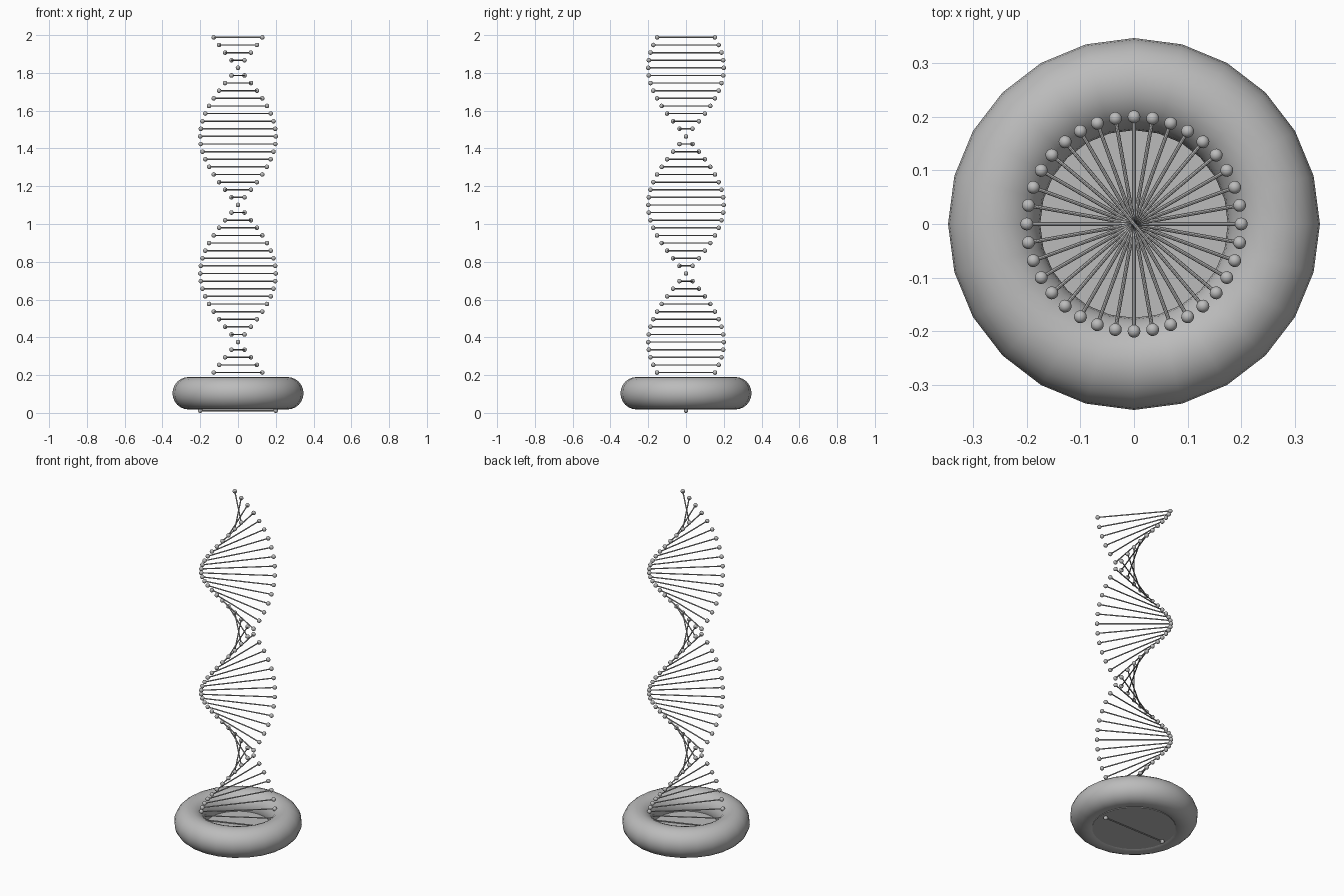
import bpy
import bmesh
import math
from mathutils import Matrix, Vector

cube = bpy.data.objects.get("Cube")
if cube:
    bpy.data.objects.remove(cube, do_unlink=True)

# Single neutral colour
grey = bpy.data.materials.new("neutral_grey")
grey.use_nodes = True
colour = (0.5, 0.5, 0.5, 1)
grey.diffuse_color = colour
grey.node_tree.nodes["Principled BSDF"].inputs["Base Color"].default_value = colour

RUNGS = 50
TURN = math.radians(10)
RADIUS = 0.2
BEAD = 0.012
STEP = (2 - 2 * BEAD) / (RUNGS - 1)


def finish(obj, name):
    """Name, colour and smooth an object."""
    obj.name = obj.data.name = name
    obj.data.materials.clear()
    obj.data.materials.append(grey)
    bpy.ops.object.select_all(action="DESELECT")
    obj.select_set(True)
    bpy.context.view_layer.objects.active = obj
    bpy.ops.object.shade_smooth_by_angle(angle=math.radians(40))


def from_bmesh(bm, name):
    mesh = bpy.data.meshes.new(name)
    bm.to_mesh(mesh)
    bm.free()
    obj = bpy.data.objects.new(name, mesh)
    bpy.context.collection.objects.link(obj)
    finish(obj, name)


# Ring base
bpy.ops.mesh.primitive_torus_add(major_segments=24, minor_segments=24,
                                 major_radius=0.261, minor_radius=0.086,
                                 location=(0, 0, 0.104))
finish(bpy.context.object, "base_ring")

# Floor plate filling the ring
bottom, top = 0.022, 0.085
bpy.ops.mesh.primitive_cylinder_add(vertices=32, radius=0.227, depth=top - bottom,
                                    location=(0, 0, (bottom + top) / 2))
finish(bpy.context.object, "base_plate")

# Twisting ladder: a rod with a bead at each end, turned step by step
rods, beads = bmesh.new(), bmesh.new()
for i in range(RUNGS):
    place = Matrix.Translation((0, 0, BEAD + i * STEP)) @ Matrix.Rotation(i * TURN, 4, "Z")
    bmesh.ops.create_cone(rods, cap_ends=True, segments=8, radius1=0.0035,
                          radius2=0.0035, depth=2 * RADIUS,
                          matrix=place @ Matrix.Rotation(math.pi / 2, 4, "Y"))
    for side in (-1, 1):
        offset = Matrix.Translation(Vector((side * RADIUS, 0, 0)))
        bmesh.ops.create_uvsphere(beads, u_segments=16, v_segments=10,
                                  radius=BEAD, matrix=place @ offset)
from_bmesh(rods, "helix_rungs")
from_bmesh(beads, "helix_beads")
